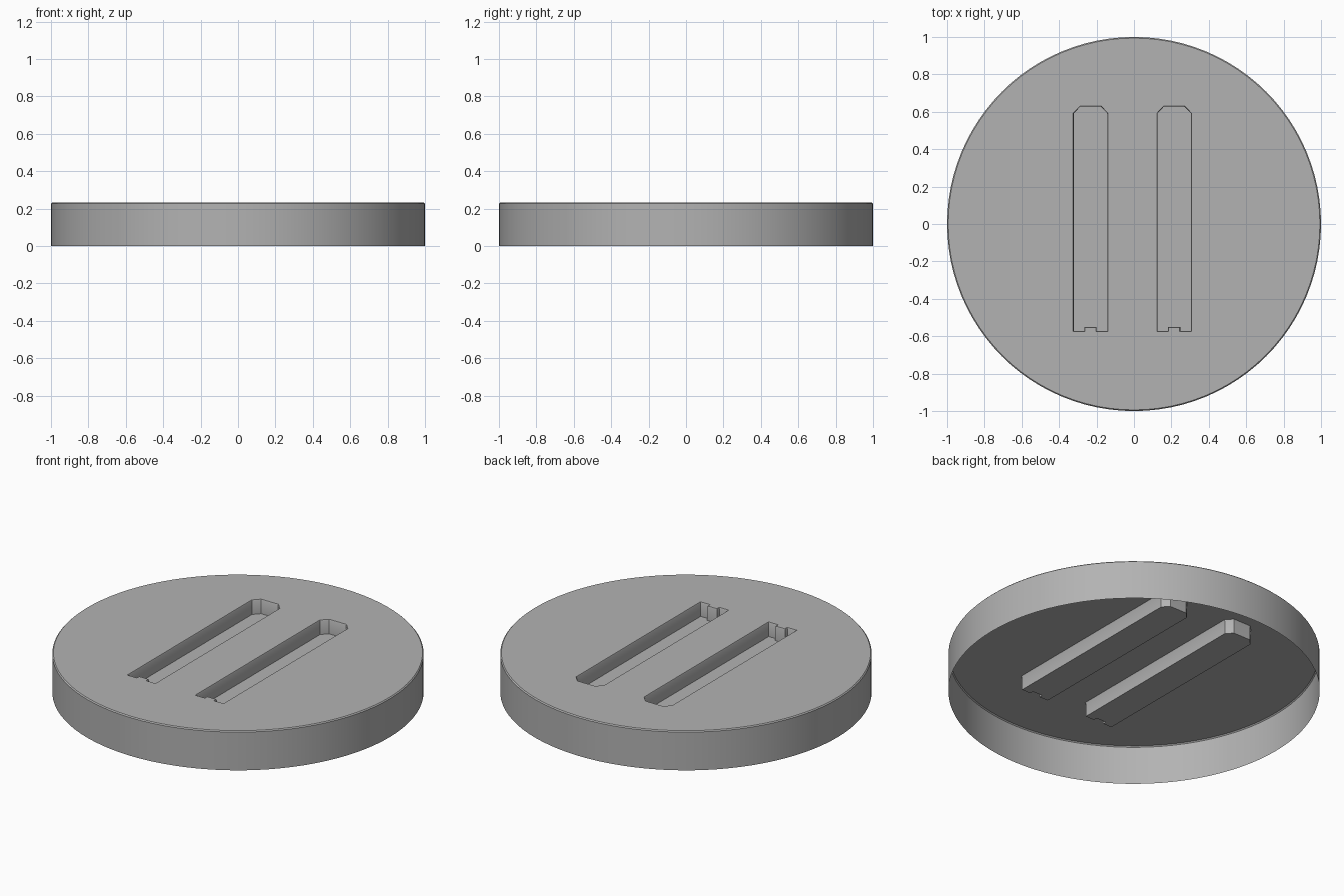
import bpy, bmesh, math
from mathutils import Vector

if "Cube" in bpy.data.objects:
    bpy.data.objects.remove(bpy.data.objects["Cube"])

TOP, BEV, DEPTH, SIDES = 0.233, 0.006, 0.085, 96


def offset(points, d):
    """Mitred outward offset of a counter-clockwise outline."""
    out = []
    for i, p in enumerate(points):
        a = (p - points[i - 1]).normalized()
        b = (points[(i + 1) % len(points)] - p).normalized()
        na, nb = Vector((a.y, -a.x)), Vector((b.y, -b.x))
        out.append(p + (na + nb) * d / (1 + na.dot(nb)))
    return out


def ring(bm, points, z):
    return [bm.verts.new((p.x, p.y, z)) for p in points]


def bridge(bm, upper, lower, flip=False):
    n = len(upper)
    for i in range(n):
        j = (i + 1) % n
        quad = [lower[i], lower[j], upper[j], upper[i]]
        bm.faces.new(quad[::-1] if flip else quad)


def loop_edges(bm, r):
    return [bm.edges.get((r[i - 1], r[i])) for i in range(len(r))]


bm = bmesh.new()

# Outer wall with a fine rounded rim, open underneath
circle = [Vector((math.cos(2 * math.pi * i / SIDES), math.sin(2 * math.pi * i / SIDES)))
          for i in range(SIDES)]
rim = ring(bm, [p * (1 - BEV) for p in circle], TOP)
shoulder = ring(bm, circle, TOP - BEV)
base = ring(bm, circle, 0)
bridge(bm, rim, shoulder)
bridge(bm, shoulder, base)
border = loop_edges(bm, rim)

# Two recessed slots: chamfered back end, notched front end
slot = [(-0.09, -0.573), (-0.0325, -0.573), (-0.0325, -0.551), (0.0325, -0.551),
        (0.0325, -0.573), (0.09, -0.573), (0.09, 0.591), (0.056, 0.627),
        (-0.056, 0.627), (-0.09, 0.591)]
for cx in (-0.232, 0.215):
    outline = [Vector((x + cx, y)) for x, y in slot]
    lip = ring(bm, offset(outline, BEV * 0.5), TOP)
    wall = ring(bm, outline, TOP - BEV)
    floor = ring(bm, outline, TOP - DEPTH)
    bridge(bm, lip, wall, True)
    bridge(bm, wall, floor, True)
    bm.faces.new(floor)
    border += loop_edges(bm, lip)

# Top plate filled around the slots
fill = bmesh.ops.triangle_fill(bm, edges=border, use_beauty=True)
for f in fill["geom"]:
    if isinstance(f, bmesh.types.BMFace):
        f.normal_update()
        if f.normal.z < 0:
            f.normal_flip()

mesh = bpy.data.meshes.new("slotted_cap")
bm.to_mesh(mesh)
bm.free()
cap = bpy.data.objects.new("slotted_cap", mesh)
bpy.context.collection.objects.link(cap)

# Darker grey finish
grey = bpy.data.materials.new("dark_grey")
grey.diffuse_color = (0.45, 0.45, 0.45, 1)
grey.use_nodes = True
grey.node_tree.nodes["Principled BSDF"].inputs["Base Color"].default_value = grey.diffuse_color
mesh.materials.append(grey)

bpy.context.view_layer.objects.active = cap
cap.select_set(True)
bpy.ops.object.shade_smooth_by_angle(angle=math.radians(30))
